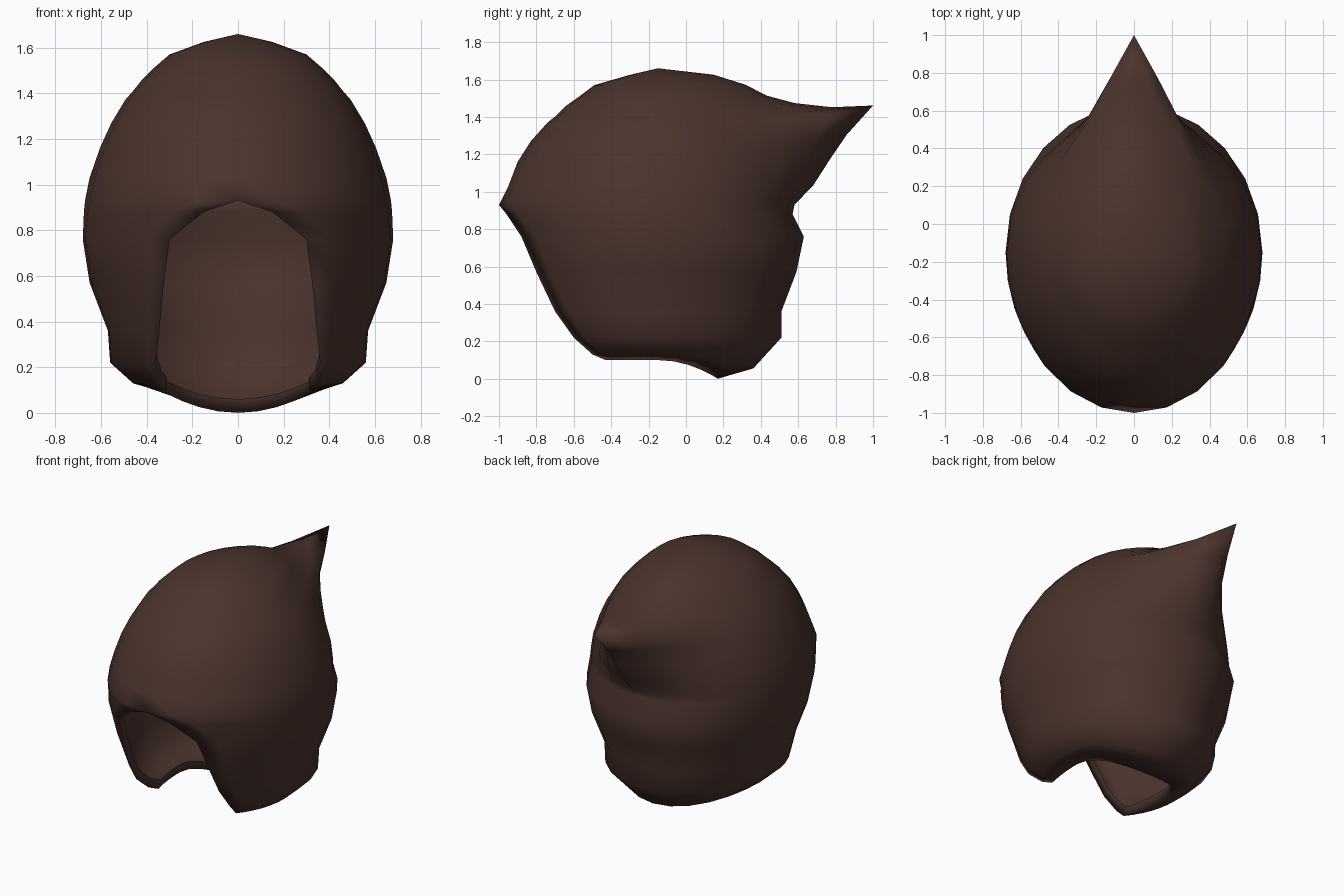
import bpy, bmesh, math

if "Cube" in bpy.data.objects:
    bpy.data.objects.remove(bpy.data.objects["Cube"])

N = 6       # segments per quarter of a horizontal section
YC = -0.15  # y of the widest point

# Horizontal sections, bottom to top.
# Beside the face opening: z, half width, back y, front edge y, front edge x
OPEN_ROWS = [
    (0.10, 0.34, 0.17, -0.43, 0.310),
    (0.13, 0.46, 0.36, -0.50, 0.335),
    (0.22, 0.56, 0.51, -0.60, 0.360),
    (0.36, 0.57, 0.51, -0.70, 0.345),
    (0.57, 0.65, 0.59, -0.80, 0.325),
    (0.76, 0.68, 0.63, -0.88, 0.300),
    (0.88, 0.675, 0.57, -0.96, 0.150),
]
# Above the opening: z, half width, back y, front y, tip pull
CROWN_ROWS = [
    (0.93, 0.67, 0.57, -1.00, 0.01),
    (1.03, 0.65, 0.57, -0.95, 0.11),
    (1.16, 0.605, 0.55, -0.90, 0.22),
    (1.27, 0.555, 0.51, -0.83, 0.35),
    (1.37, 0.495, 0.44, -0.74, 0.56),
    (1.41, 0.46, 0.40, -0.69, 0.38),
    (1.46, 0.42, 0.36, -0.64, 0.22),
    (1.51, 0.37, 0.31, -0.57, 0.12),
    (1.57, 0.30, 0.25, -0.49, 0.07),
    (1.625, 0.15, 0.12, -0.30, 0.03),
    (1.66, 0.00, YC, YC, 0.00),
]


def half_section(z, w, yb, ye, xe=0.0, tip=0.0):
    """Points from the middle of the back round one side to the front edge."""
    pts = []
    drop = max(0.0, (0.22 - z) * 0.83)   # neck hangs lower at the back
    lift = 0.29 * tip ** 2               # tip turns up
    for i in range(N + 1):
        a = math.pi / 2 * i / N
        x, c = w * math.sin(a), math.cos(a)
        f = max(0.0, 1 - x / 0.42) ** 1.3
        pts.append((x, YC + (yb - YC) * c + tip * f,
                    z - drop * c * c + lift * f ** 2))
    end = math.acos(xe / w) if w > 0 else math.pi / 2
    h = (YC - ye) / math.sin(end)
    for i in range(1, N + 1):
        s = end * i / N
        pts.append((w * math.cos(s), YC - h * math.sin(s), z))
    return pts


# Loft the hood through full left-to-right sections
halves = [half_section(*r) for r in OPEN_ROWS]
halves += [half_section(*r[:4], tip=r[4]) for r in CROWN_ROWS]
bm = bmesh.new()
loops = []
for right in halves:
    left = [(-x, y, z) for x, y, z in reversed(right[1:])]
    loops.append([bm.verts.new(p) for p in left + right])
for lo, hi in zip(loops, loops[1:]):
    for i in range(len(lo) - 1):
        bm.faces.new((lo[i], hi[i], hi[i + 1], lo[i + 1]))
bmesh.ops.remove_doubles(bm, verts=bm.verts, dist=0.0005)

# Narrow lip folded back inside the opening
rim = [e for e in bm.edges if e.is_boundary]
lip = bmesh.ops.extrude_edge_only(bm, edges=rim)["geom"]
for v in lip:
    if isinstance(v, bmesh.types.BMVert):
        v.co.y *= 0.94
        v.co.z += (1.0 - v.co.z) * 0.06

bmesh.ops.recalc_face_normals(bm, faces=bm.faces)
top = max(bm.faces, key=lambda f: f.calc_center_median().z)
if top.normal.z < 0:
    bmesh.ops.reverse_faces(bm, faces=bm.faces)
for f in bm.faces:
    f.smooth = True

mesh = bpy.data.meshes.new("hood")
bm.to_mesh(mesh)
bm.free()
hood = bpy.data.objects.new("hood", mesh)
bpy.context.collection.objects.link(hood)

# Dark brown cloth
cloth = bpy.data.materials.new("dark_brown")
cloth.diffuse_color = (0.071, 0.034, 0.026, 1)
cloth.use_nodes = True
cloth.node_tree.nodes["Principled BSDF"].inputs["Base Color"].default_value = cloth.diffuse_color
mesh.materials.append(cloth)
